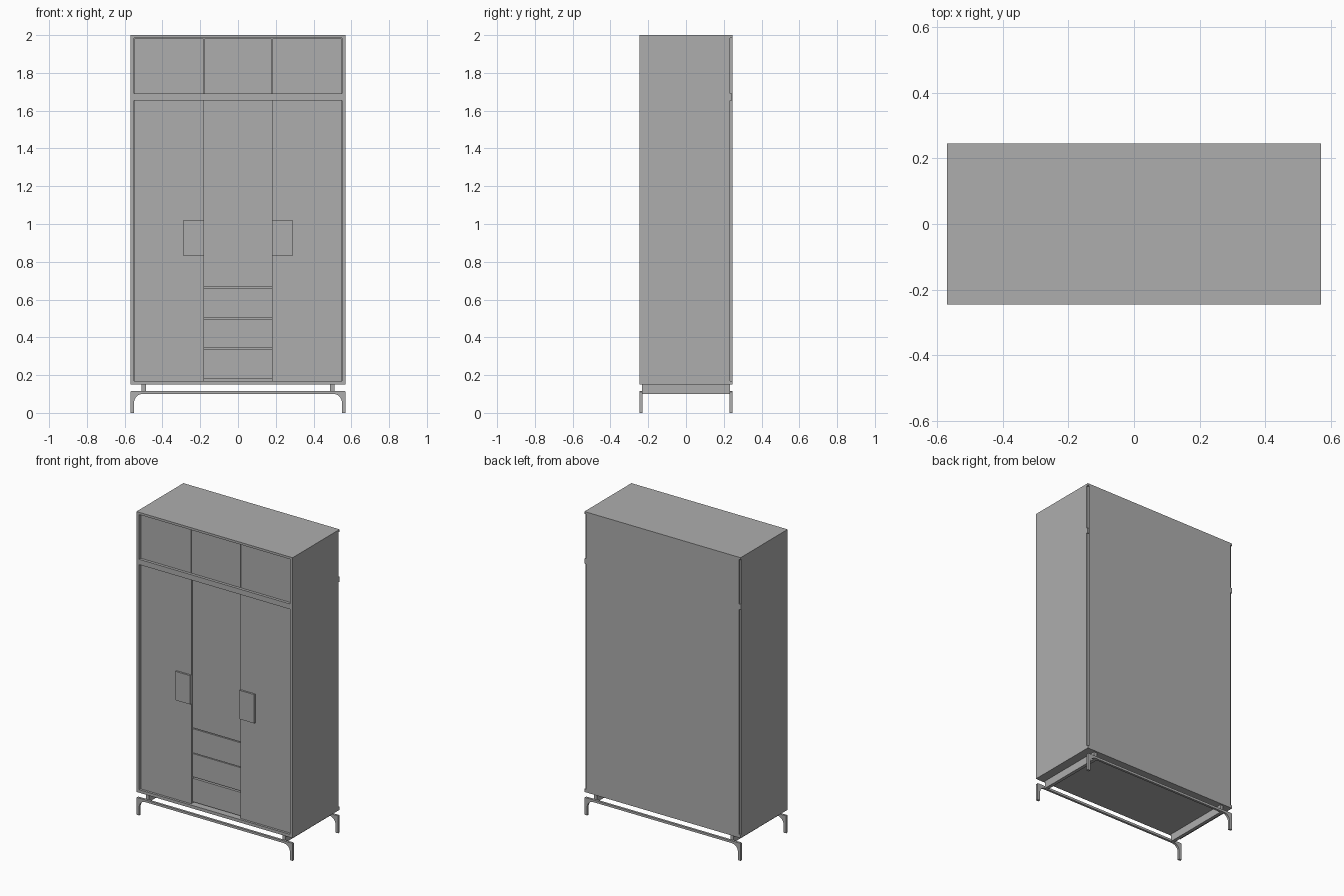
import bpy
import bmesh
from math import cos, sin, pi

cube = bpy.data.objects.get("Cube")
if cube:
    bpy.data.objects.remove(cube, do_unlink=True)

grey = bpy.data.materials.new("warm grey")
grey.use_nodes = True
colour = (0.42, 0.42, 0.42, 1)
grey.diffuse_color = colour
grey.node_tree.nodes["Principled BSDF"].inputs["Base Color"].default_value = colour


def finish(name, bm):
    bmesh.ops.recalc_face_normals(bm, faces=bm.faces)
    mesh = bpy.data.meshes.new(name)
    bm.to_mesh(mesh)
    bm.free()
    mesh.materials.append(grey)
    obj = bpy.data.objects.new(name, mesh)
    bpy.context.collection.objects.link(obj)
    return obj


def box(name, x, y, z):
    """Box between the (low, high) pairs on each axis."""
    bm = bmesh.new()
    bmesh.ops.create_cube(bm, size=1)
    for v in bm.verts:
        v.co = [lo + (c + 0.5) * (hi - lo) for c, (lo, hi) in zip(v.co, (x, y, z))]
    return finish(name, bm)


W, D, H = 0.57, 0.245, 2.0      # half width, half depth, height
INNER = 0.55                    # inside of the side panels
SPLIT = 0.18                    # edge of the middle bay
DOOR, BAY = -0.23, -0.218       # front of the doors and of the middle bay
BASE = 0.15
LOW, HIGH = (0.17, 1.655), (1.69, 1.985)
BACKING = -0.2

# Carcass boards
box("bottom_board", (-W, W), (-D, D), (BASE, LOW[0]))
box("middle_board", (-W, W), (-D, D - 0.002), (LOW[1], HIGH[0]))
box("top_board", (-W, W), (-D, D), (HIGH[1], H))
box("back_panel", (-INNER - 0.008, INNER + 0.008), (0.225, D), (BASE + 0.002, H - 0.002))
for level, span in (("lower", LOW), ("upper", HIGH)):
    box(level + "_backing", (-INNER, INNER), (BACKING, BACKING + 0.01), span)
    for side, s in (("left", 1), ("right", -1)):
        box(f"{level}_{side}_side", sorted((s * INNER, s * W)), (-D, 0.233), span)

# Tall doors with plate handles at their inner edges
for side, s in (("left", 1), ("right", -1)):
    box(side + "_door", sorted((s * SPLIT, s * (INNER - 0.002))), (DOOR, BACKING), LOW)
    box(side + "_handle", sorted((s * SPLIT, s * 0.288)), (DOOR - 0.012, DOOR), (0.83, 1.02))

# Top cupboard doors
GAP = 0.002
for name, a, b in (("right", -INNER, -SPLIT), ("middle", -SPLIT, SPLIT), ("left", SPLIT, INNER)):
    box(name + "_top_door", (a + GAP, b - GAP), (DOOR, BACKING), (HIGH[0] + GAP, HIGH[1] - GAP))

# Middle bay: a panel above three drawers
box("middle_panel", (-SPLIT, SPLIT), (BAY, BACKING), (0.668, LOW[1]))
for i, span in enumerate(((0.18, 0.335), (0.345, 0.498), (0.503, 0.662))):
    box(f"drawer_{i + 1}", (-SPLIT, SPLIT), (BAY, BACKING), span)

# Leg hoops: flat bar bent down at both ends, with rounded inner corners
RAIL_TOP, RAIL_LOW, R = 0.115, 0.1, 0.045
outline = [(W, 0), (W, RAIL_TOP - 0.004), (W - 0.004, RAIL_TOP)]
inner = [(INNER, 0)]
for i in range(9):
    a = pi / 2 * i / 8
    inner.append((INNER - R + R * cos(a), RAIL_LOW - R + R * sin(a)))
right_half = inner[::-1] + outline
loop = right_half + [(-x, z) for x, z in reversed(right_half)]
for name, y in (("front_leg_hoop", -D), ("back_leg_hoop", D - 0.015)):
    bm = bmesh.new()
    face = bm.faces.new([bm.verts.new((x, y, z)) for x, z in loop])
    out = bmesh.ops.extrude_face_region(bm, geom=[face])
    verts = [g for g in out["geom"] if isinstance(g, bmesh.types.BMVert)]
    bmesh.ops.translate(bm, verts=verts, vec=(0, 0.015, 0))
    finish(name, bm)

# Cross beams joining the hoops to the carcass
for side, s in (("left", 1), ("right", -1)):
    box(side + "_cross_beam", sorted((s * 0.488, s * 0.51)), (-0.232, 0.232), (RAIL_LOW, BASE))
